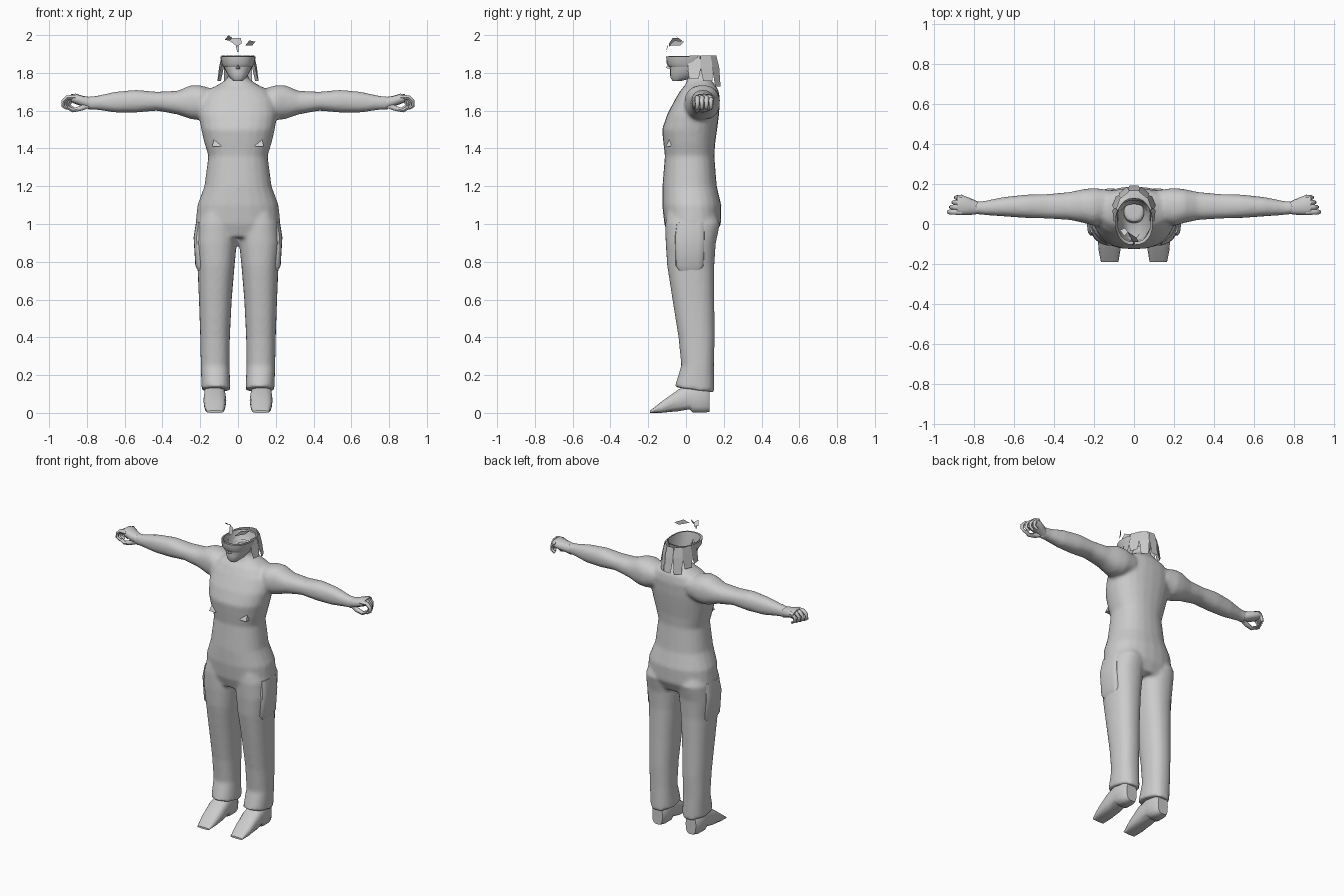
import bpy, bmesh, math
from math import cos, sin, pi
from mathutils import Vector

cube = bpy.data.objects.get("Cube")
if cube:
    bpy.data.objects.remove(cube)

clay = bpy.data.materials.new("plain_grey")
clay.use_nodes = True
GREY = (.6, .6, .6, 1)
clay.diffuse_color = GREY
clay.node_tree.nodes["Principled BSDF"].inputs["Base Color"].default_value = GREY


def oval(axis, pos, u0, u1, v0, v1, sides, power):
    """Rounded outline across the given axis, filling u0..u1 by v0..v1."""
    points = []
    for i in range(sides):
        a = 2 * pi * i / sides
        cu, sv = cos(a), sin(a)
        u = (u0 + u1) / 2 + (u1 - u0) / 2 * math.copysign(abs(cu) ** (2 / power), cu)
        v = (v0 + v1) / 2 + (v1 - v0) / 2 * math.copysign(abs(sv) ** (2 / power), sv)
        points.append({"x": (pos, u, v), "y": (u, pos, v), "z": (u, v, pos)}[axis])
    return points


def loft(bm, axis, rows, sides=24, power=2.3, mirror=1, caps=(True, True), tilt=0):
    """Skin a tube through rows of (position, u0, u1, v0, v1)."""
    rings = []
    for n, row in enumerate(rows):
        ring = oval(axis, *row, sides, power)
        if tilt and n == 0:
            ring = [(x, y, z - tilt * y) for x, y, z in ring]
        rings.append([bm.verts.new((x * mirror, y, z)) for x, y, z in ring])
    for low, high in zip(rings, rings[1:]):
        for i in range(sides):
            j = (i + 1) % sides
            bm.faces.new((low[i], low[j], high[j], high[i]))
    for use, ring in zip(caps, (rings[0], rings[-1])):
        if use:
            bm.faces.new(ring)


def finish(name, bm, smooth=40):
    bmesh.ops.recalc_face_normals(bm, faces=bm.faces)
    mesh = bpy.data.meshes.new(name)
    bm.to_mesh(mesh)
    bm.free()
    mesh.materials.append(clay)
    obj = bpy.data.objects.new(name, mesh)
    bpy.context.collection.objects.link(obj)
    if smooth:
        bpy.ops.object.select_all(action="DESELECT")
        obj.select_set(True)
        bpy.context.view_layer.objects.active = obj
        bpy.ops.object.shade_smooth_by_angle(angle=math.radians(smooth))
    return obj


def finger(bm, path, radius, mirror):
    """Tapered strand following a path of points."""
    rings = []
    path = [Vector(p) for p in path]
    for i, p in enumerate(path):
        along = (path[min(i + 1, len(path) - 1)] - path[max(i - 1, 0)]).normalized()
        across = Vector((0, 1, 0))
        up = along.cross(across).normalized()
        r = radius * (1 - .45 * i / (len(path) - 1))
        ring = [p + r * (cos(a) * across + sin(a) * up) for a in (k * pi / 3 for k in range(6))]
        rings.append([bm.verts.new((q.x * mirror, q.y, q.z)) for q in ring])
    for low, high in zip(rings, rings[1:]):
        for i in range(6):
            j = (i + 1) % 6
            bm.faces.new((low[i], low[j], high[j], high[i]))
    bm.faces.new(rings[0])
    bm.faces.new(rings[-1])


def plate(bm, points):
    bm.faces.new([bm.verts.new(p) for p in points])


# Jumpsuit: torso, sleeves and trousers fused into one smooth skin
torso = [(.93, -.2, .2, -.09, .15), (1, -.225, .225, -.115, .185), (1.1, -.215, .215, -.126, .187),
         (1.2, -.178, .178, -.125, .163), (1.36, -.157, .157, -.112, .15), (1.43, -.178, .178, -.12, .155),
         (1.5, -.195, .195, -.127, .165), (1.58, -.208, .208, -.1, .175), (1.66, -.2, .2, -.058, .18),
         (1.71, -.16, .16, -.028, .172), (1.74, -.1, .1, 0, .15), (1.77, -.055, .055, .005, .13),
         (1.82, -.05, .05, .01, .12)]
arm = [(.12, .02, .17, 1.58, 1.71), (.2, -.01, .18, 1.55, 1.735), (.25, .005, .175, 1.555, 1.735),
       (.32, .02, .16, 1.58, 1.705), (.43, .027, .15, 1.6, 1.7), (.54, .03, .147, 1.59, 1.71),
       (.65, .038, .135, 1.59, 1.7), (.75, .045, .115, 1.605, 1.678), (.8, .05, .112, 1.605, 1.675)]
leg = [(.128, .04, .193, -.06, .15), (.25, .045, .197, -.025, .148), (.4, .043, .2, -.04, .152),
       (.6, .033, .207, -.072, .15), (.78, .018, .215, -.1, .15), (.9, .006, .228, -.108, .158),
       (1, .01, .222, -.11, .18), (1.08, .03, .19, -.1, .15)]
bm = bmesh.new()
loft(bm, "z", torso)
for side in (1, -1):
    loft(bm, "x", arm, mirror=side)
    loft(bm, "z", leg, mirror=side, tilt=.14)
suit = finish("jumpsuit", bm, 0)
remesh = suit.modifiers.new("fuse", "REMESH")
remesh.mode = "VOXEL"
remesh.voxel_size = .011
remesh.use_smooth_shade = True
relax = suit.modifiers.new("relax", "SMOOTH")
relax.iterations = 5

# Side pockets on the hips
pocket = [(.74, .17, .205, -.03, .07), (.78, .16, .226, -.055, .095),
          (.93, .16, .235, -.06, .1), (1.01, .16, .222, -.05, .1)]
# Pointed shoe with a raised arch, from toe to heel
shoe = [(-.19, .078, .165, 0, .012), (-.13, .068, .177, 0, .06), (-.04, .062, .183, .008, .125),
        (.02, .068, .18, .018, .15), (.035, .068, .18, 0, .155), (.1, .07, .176, 0, .15),
        (.125, .085, .16, .005, .13)]
palm = [(.78, .05, .112, 1.605, 1.672), (.82, .045, .13, 1.622, 1.678),
        (.86, .045, .145, 1.635, 1.69), (.885, .05, .142, 1.645, 1.687)]
for side, label in ((1, "left"), (-1, "right")):
    bm = bmesh.new()
    loft(bm, "z", pocket, 16, 3.5, side)
    finish(label + "_hip_pocket", bm)

    bm = bmesh.new()
    loft(bm, "y", shoe, 14, 3, side)
    finish(label + "_shoe", bm, 50)

    # Hand with curled fingers and a thumb closing the loop
    bm = bmesh.new()
    loft(bm, "x", palm, 12, 2.5, side)
    for n in range(4):
        y, reach = .06 + .024 * n, .012 * n
        finger(bm, [(.86, y, 1.67), (.905 - reach, y, 1.67), (.925 - reach, y, 1.65),
                    (.928 - reach, y, 1.625), (.905 - reach, y, 1.61)], .015, side)
    finger(bm, [(.79, .07, 1.63), (.83, .06, 1.613), (.875, .058, 1.602), (.905, .06, 1.618)], .018, side)
    finish(label + "_hand", bm, 60)

    # Small flap on the chest
    bm = bmesh.new()
    x = .113 * side
    low = [(x - .024, -.108, 1.41), (x + .024, -.108, 1.41)]
    high = [(x + .015, -.088, 1.448), (x - .015, -.088, 1.448)]
    plate(bm, low + high)
    front = bmesh.ops.extrude_face_region(bm, geom=bm.faces[:])
    moved = [v for v in front["geom"] if isinstance(v, bmesh.types.BMVert)]
    bmesh.ops.translate(bm, verts=moved, vec=(0, .025, 0))
    finish(label + "_chest_flap", bm, 20)

# Face, left open above the brow
bm = bmesh.new()
head = [(1.757, -.025, .025, -.07, -.025), (1.775, -.045, .045, -.083, .04), (1.8, -.06, .06, -.084, .09),
        (1.83, -.074, .074, -.084, .115), (1.89, -.085, .085, -.092, .13)]
loft(bm, "z", head, caps=(True, False))
finish("head", bm)

bm = bmesh.new()
bridge, tip = (0, -.09, 1.86), (0, -.106, 1.826)
base = [(-.016, -.075, 1.818), (.016, -.075, 1.818)]
plate(bm, [bridge, base[0], tip])
plate(bm, [bridge, tip, base[1]])
plate(bm, [base[0], base[1], tip])
bmesh.ops.remove_doubles(bm, verts=bm.verts, dist=.0001)
finish("nose", bm, 30)

# Band across the brow
bm = bmesh.new()
band = [(1.832, -.077, .077, -.09, .1), (1.85, -.087, .087, -.103, .11), (1.888, -.094, .094, -.105, .12)]
loft(bm, "z", band, caps=(False, False))
finish("brow_band", bm)

# Overlapping hair plates around the sides and back
bm = bmesh.new()
count = 7
for n in range(count):
    middle = math.radians(-8 + 196 * n / (count - 1))
    drop = 1.765 - .045 * sin(middle) + .012 * (n % 2)
    rows = []
    for z, rx, ry, spread in ((1.893, .085, .105, .27), (1.83, .098, .12, .3), (drop, .108, .132, .2)):
        out = 1 + .03 * (n % 2)
        rows.append([(rx * out * cos(middle + s), .06 + ry * out * sin(middle + s), z) for s in (-spread, spread)])
    for top, bottom in zip(rows, rows[1:]):
        plate(bm, [top[0], top[1], bottom[1], bottom[0]])
bmesh.ops.remove_doubles(bm, verts=bm.verts, dist=.0001)
finish("hair_plates", bm, 0)

# Loose forelock tufts floating over the brow
bm = bmesh.new()
plate(bm, [(-.07, -.03, 1.975), (-.05, -.06, 2), (-.03, -.04, 1.985), (-.045, -.02, 1.97)])
plate(bm, [(-.045, -.02, 1.97), (-.03, -.04, 1.985), (.015, -.07, 1.985), (.02, -.09, 1.955), (-.005, -.09, 1.94)])
plate(bm, [(-.012, -.1, 1.942), (.004, -.095, 1.945), (.002, -.105, 1.91), (-.004, -.105, 1.91)])
plate(bm, [(.038, -.09, 1.945), (.06, -.06, 1.972), (.092, -.01, 1.965), (.075, -.03, 1.945)])
finish("forelock", bm, 0)
